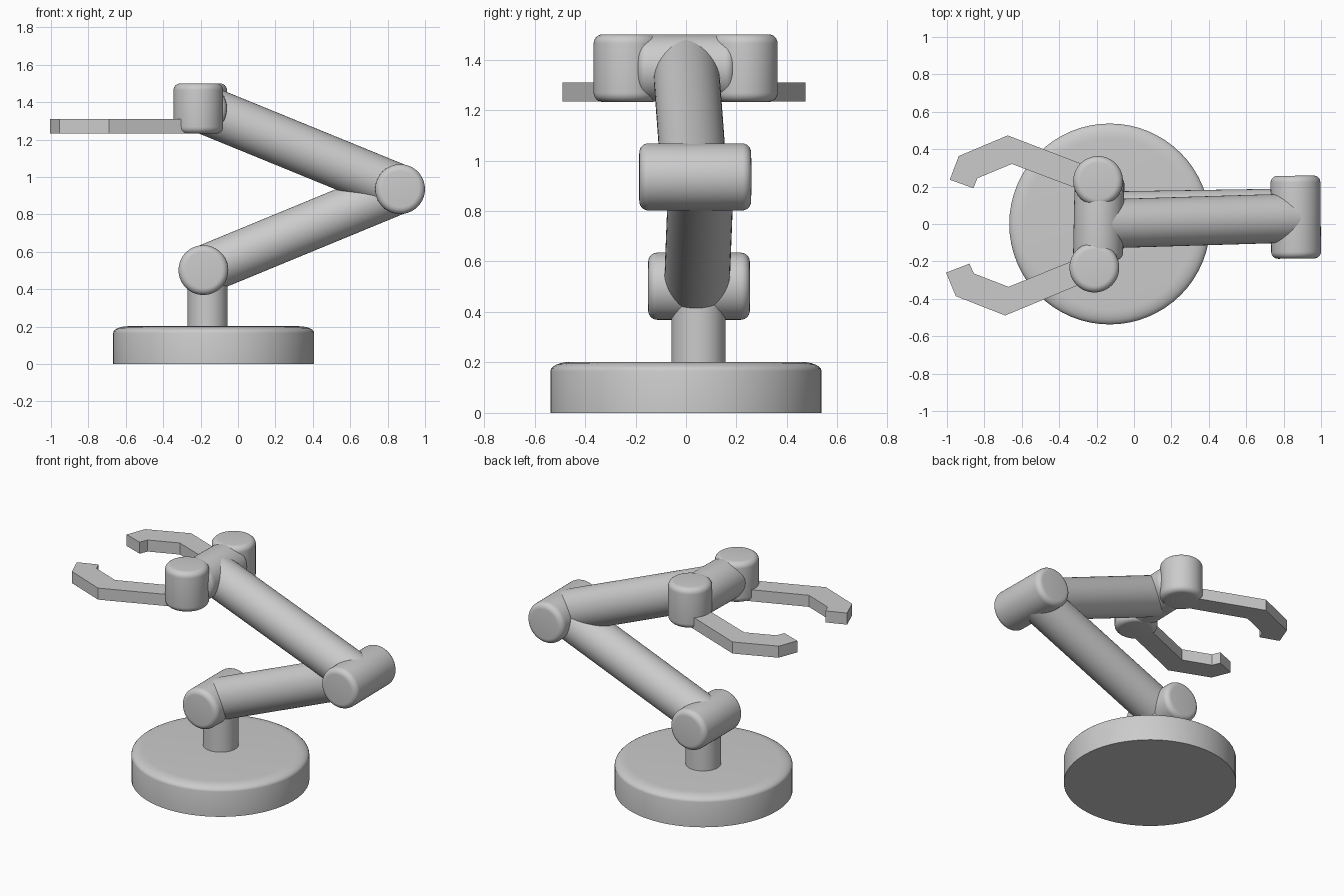
import bpy, bmesh, math
from mathutils import Vector, Matrix

default = bpy.data.objects.get("Cube")
if default:
    bpy.data.objects.remove(default, do_unlink=True)

grey = bpy.data.materials.new("plain grey")
GREY = (0.6, 0.6, 0.6, 1)
grey.use_nodes = True
grey.diffuse_color = GREY
grey.node_tree.nodes["Principled BSDF"].inputs["Base Color"].default_value = GREY


def finish(name, bm, smooth=True):
    """Turn a bmesh into a named grey object."""
    bmesh.ops.recalc_face_normals(bm, faces=bm.faces[:])
    mesh = bpy.data.meshes.new(name)
    bm.to_mesh(mesh)
    bm.free()
    mesh.materials.append(grey)
    obj = bpy.data.objects.new(name, mesh)
    bpy.context.collection.objects.link(obj)
    if smooth:
        bpy.ops.object.select_all(action='DESELECT')
        obj.select_set(True)
        bpy.context.view_layer.objects.active = obj
        bpy.ops.object.shade_smooth_by_angle(angle=math.radians(35))
    return obj


def cylinder(name, start, end, radius, rounding=0, top_only=False, squash=1):
    """Cylinder from start to end; rims can be rounded, squash flattens the rounding."""
    start, end = Vector(start), Vector(end)
    axis = end - start
    depth = axis.length / squash
    bm = bmesh.new()
    bmesh.ops.create_cone(bm, cap_ends=True, segments=64, radius1=radius,
                          radius2=radius, depth=depth)
    if rounding:
        rims = [e for e in bm.edges
                if abs(e.verts[0].co.z - e.verts[1].co.z) < 1e-5
                and (e.verts[0].co.z > 0 or not top_only)]
        bmesh.ops.bevel(bm, geom=rims, offset=rounding, segments=6,
                        profile=0.5, affect='EDGES')
    turn = axis.to_track_quat('Z', 'Y').to_matrix().to_4x4()
    place = Matrix.Translation((start + end) / 2) @ turn @ Matrix.Diagonal((1, 1, squash, 1))
    bmesh.ops.transform(bm, matrix=place, verts=bm.verts[:])
    return finish(name, bm)


def finger(name, pivot, side, angle):
    """Flat hooked gripper finger, side is +1 at the back and -1 at the front."""
    outline = [(-0.02, 0.07), (-0.08, 0.09), (-0.48, 0.25), (-0.743, 0.143),
               (-0.793, 0.017), (-0.667, -0.03), (-0.645, 0.023),
               (-0.46, 0.097), (-0.135, -0.03), (-0.02, -0.07)]
    bm = bmesh.new()
    face = bm.faces.new([bm.verts.new((x, y * side, 0)) for x, y in outline])
    grown = bmesh.ops.extrude_face_region(bm, geom=[face])["geom"]
    bmesh.ops.translate(bm, vec=(0, 0, 0.077),
                        verts=[v for v in grown if isinstance(v, bmesh.types.BMVert)])
    place = Matrix.Translation(pivot) @ Matrix.Rotation(angle, 4, 'Z')
    bmesh.ops.transform(bm, matrix=place, verts=bm.verts[:])
    return finish(name, bm, smooth=False)


R = 0.133        # joint radius
ROUND = 0.036    # joint rim rounding

# Base and post
cylinder("base", (-0.13, 0, 0), (-0.13, 0, 0.202), 0.537, 0.08, top_only=True, squash=0.45)
cylinder("post", (-0.162, 0.05, 0.18), (-0.162, 0.05, 0.5), 0.107)

# Shoulder, elbow and wrist joints
cylinder("shoulder_joint", (-0.185, -0.15, 0.502), (-0.185, 0.253, 0.502), R, ROUND)
cylinder("elbow_joint", (0.867, -0.185, 0.935), (0.863, 0.258, 0.935), R, ROUND)
cylinder("wrist_joint", (-0.193, -0.19, 1.366), (-0.185, 0.195, 1.366), R, ROUND)

# Arm segments
cylinder("lower_arm", (-0.185, 0.043, 0.502), (0.865, 0.06, 0.935), 0.13)
cylinder("upper_arm", (0.865, 0.032, 0.935), (-0.19, 0, 1.366), 0.131)

# Gripper knuckles with fingers
Z0, Z1 = 1.232, 1.5
for label, x, y, side in (("back", -0.192, 0.23, 1), ("front", -0.212, -0.233, -1)):
    cylinder(label + "_knuckle", (x, y, Z0), (x, y, Z1), R, ROUND)
    finger(label + "_finger", (x, y, Z0 + 0.001), side, 0.013)
